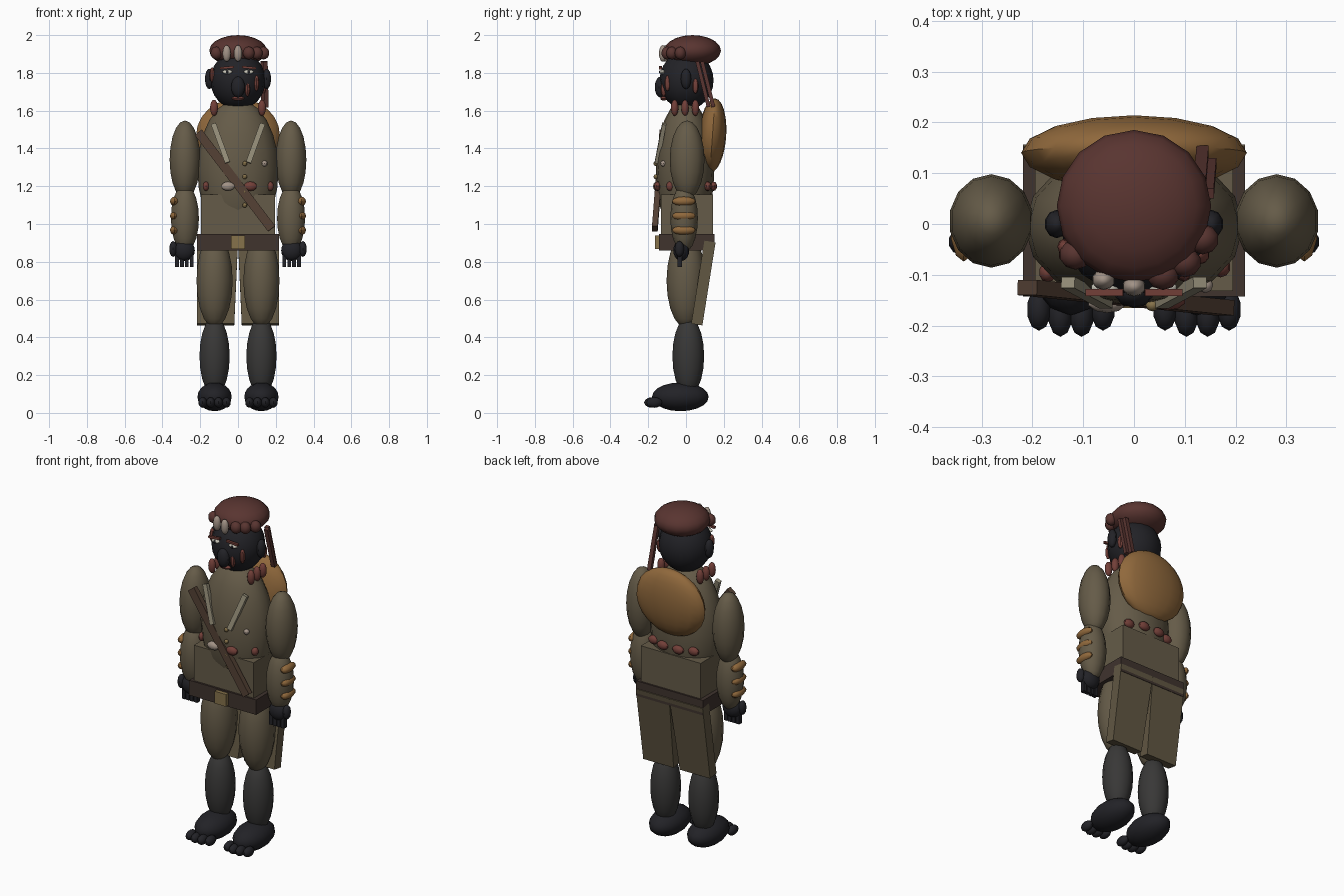
import bpy, math
from mathutils import Vector, Matrix

if "Cube" in bpy.data.objects:
    bpy.data.objects.remove(bpy.data.objects["Cube"])

COLORS = dict(coat=(.13, .105, .065), tail=(.12, .095, .055), skin=(.016, .016, .02), shin=(.04, .039, .038),
              cap=(.10, .035, .03), red=(.17, .05, .04), orange=(.28, .14, .045), leather=(.05, .033, .027),
              strap=(.085, .05, .033), gold=(.24, .17, .07), cream=(.30, .27, .19), bone=(.36, .29, .24),
              white=(.6, .58, .5))
MATS = {}
for key, rgb in COLORS.items():
    MATS[key] = bpy.data.materials.new(key)
    MATS[key].diffuse_color = (*rgb, 1)


def ball(name, loc, rad, mat, rot=(0, 0, 0), seg=14, rings=10):
    """Ellipsoid with given radii."""
    bpy.ops.mesh.primitive_uv_sphere_add(segments=seg, ring_count=rings, location=loc, rotation=rot)
    o = bpy.context.object
    o.name = name
    o.scale = rad
    bpy.ops.object.transform_apply(location=False, rotation=False, scale=True)
    bpy.ops.object.shade_smooth_by_angle(angle=math.radians(40))
    o.data.materials.append(MATS[mat])
    return o


def box(name, lo, hi, mat, rot=(0, 0, 0)):
    """Box between two corners, turned about its centre."""
    lo, hi = Vector(lo), Vector(hi)
    bpy.ops.mesh.primitive_cube_add(size=1, location=(lo + hi) / 2, rotation=rot)
    o = bpy.context.object
    o.name = name
    o.scale = hi - lo
    bpy.ops.object.transform_apply(location=False, rotation=False, scale=True)
    o.data.materials.append(MATS[mat])
    return o


def bar(name, a, b, width, depth, mat):
    """Flat bar from a to b, its depth facing front."""
    a, b = Vector(a), Vector(b)
    o = box(name, (-width / 2, -depth / 2, 0), (width / 2, depth / 2, (b - a).length), mat)
    z = (b - a).normalized()
    x = Vector((0, -1, 0)).cross(z).normalized()
    y = z.cross(x)
    o.matrix_world = Matrix.Translation((a + b) / 2) @ Matrix((x, y, z)).transposed().to_4x4()
    return o


# Paired limbs
for s, side in ((-1, "left"), (1, "right")):
    ball(side + "_foot", (s * .124, -.03, .085), (.093, .15, .076), "skin")
    for i in range(4):
        ball(side + "_toe", (s * .124 + (i - 1.5) * .042, -.168 - (.012 if i in (1, 2) else 0), .055),
             (.024, .042, .028), "skin", seg=10, rings=6)
    ball(side + "_shin", (s * .124, .012, .3), (.082, .084, .21), "shin")
    ball(side + "_thigh", (s * .124, 0, .70), (.098, .103, .25), "coat")
    ball(side + "_upper_arm", (s * .281, .006, 1.34), (.083, .092, .208), "coat")
    ball(side + "_forearm", (s * .281, -.01, 1.03), (.076, .073, .18), "coat")
    for z in (1.12, 1.043, .967):
        ball(side + "_arm_ring", (s * .335, -.012, z), (.026, .062, .025), "orange", seg=10, rings=8)
    ball(side + "_hand", (s * .285, -.025, .86), (.058, .042, .056), "skin")
    ball(side + "_thumb", (s * .343, -.035, .868), (.022, .025, .042), "skin", seg=10, rings=6)
    for i in range(4):
        x = s * (.245 + i * .026)
        box(side + "_finger", (x - .01, -.045, .772), (x + .01, -.02, .85), "skin")
    # Coat tail, leaning forward at the hem, with a slit between the pair
    o = box(side + "_coat_tail", (s * .113 - .105, .062, .465), (s * .113 + .105, .122, .91), "tail",
            (math.radians(-9), 0, 0))
    for v in o.data.vertices:
        if v.co.x * s < 0:
            v.co.x += s * (.012 if v.co.z < 0 else -.008)
    # Lapels
    bar(side + "_lapel", (s * .055, -.155, 1.325), (s * .13, -.115, 1.53), .028, .022, "cream")

# Torso, waist, belt
ball("torso", (0, -.005, 1.285), (.215, .155, .375), "coat", seg=16, rings=12)
box("coat_waist", (-.195, -.132, .93), (.195, .142, 1.157), "coat")
box("belt", (-.218, -.143, .86), (.218, .152, .948), "leather")
box("buckle", (-.037, -.165, .868), (.037, -.13, .94), "gold")
bar("chest_strap", (.178, -.165, .975), (-.21, -.125, 1.485), .048, .03, "strap")
for z, y in ((1.32, -.16), (1.25, -.16), (1.17, -.155), (1.1, -.145)):
    ball("button", (.036, y, z), (.013, .012, .013), "gold", seg=8, rings=6)

# Charms around the middle
ball("waist_charm", (-.053, -.155, 1.2), (.038, .02, .024), "bone", seg=10, rings=6)
ball("chest_charm", (.14, -.12, 1.32), (.016, .016, .016), "bone", seg=8, rings=6)
for x, y, r in ((.066, -.15, .036), (-.17, -.095, .017), (.17, -.085, .02),
                (-.13, .115, .034), (-.05, .145, .036), (.05, .145, .036), (.13, .115, .034)):
    ball("waist_bead", (x, y, 1.2), (r, .02, .025), "red", seg=10, rings=6)

# Back pack
ball("back_pack", (0, .14, 1.468), (.222, .073, .198), "orange", (math.radians(-4), 0, 0), seg=16, rings=12)

# Head
ball("head", (0, .003, 1.76), (.146, .143, .155), "skin", seg=16, rings=12)
ball("nose", (0, -.135, 1.725), (.038, .03, .056), "skin", seg=10, rings=8)
ball("mouth", (0, -.118, 1.665), (.036, .018, .012), "red", seg=10, rings=6)
for s in (-1, 1):
    ball("ear", (s * .152, 0, 1.768), (.024, .028, .054), "skin", seg=10, rings=8)
    ball("eye", (s * .057, -.125, 1.805), (.028, .014, .012), "white", seg=10, rings=6)
    ball("pupil", (s * .057, -.138, 1.805), (.008, .005, .009), "skin", seg=8, rings=6)
    box("brow", (s * .058 - .037, -.142, 1.822), (s * .058 + .037, -.128, 1.834), "red", (0, math.radians(s * 5), 0))
    for y in (-.06, -.005, .05):
        ball("neck_bead", (s * .127, y, 1.615), (.022, .02, .043), "red", seg=10, rings=8)

# Painted marks on the face
for x, y, z, h in ((.05, -.118, 1.715, .04), (.098, -.098, 1.745, .042), (-.137, -.045, 1.79, .04),
                   (.137, .05, 1.73, .04)):
    ball("face_mark", (x, y, z), (.014, .016, h), "red", seg=8, rings=6)

# Cap with beaded band and shells
ball("cap", (0, .035, 1.918), (.152, .15, .082), "cap", seg=16, rings=10)
for x, y in ((-.115, -.06), (.057, -.1), (.1, -.075), (.135, -.03)):
    ball("cap_bead", (x, y, 1.905), (.032, .03, .034), "cap", seg=10, rings=8)
for x, y in ((-.06, -.11), (0, -.123)):
    ball("cap_shell", (x, y, 1.903), (.023, .02, .044), "bone", seg=10, rings=8)

# Braids hanging on one side
for x, y0, y1 in ((.135, .085, .145), (.15, .06, .12)):
    bar("braid", (x, y1, 1.62), (x - .005, y0, 1.86), .024, .02, "cap")

for m in bpy.data.materials:
    if m.users and not m.is_grease_pencil:
        m.use_nodes = True
        m.node_tree.nodes["Principled BSDF"].inputs["Base Color"].default_value = m.diffuse_color
